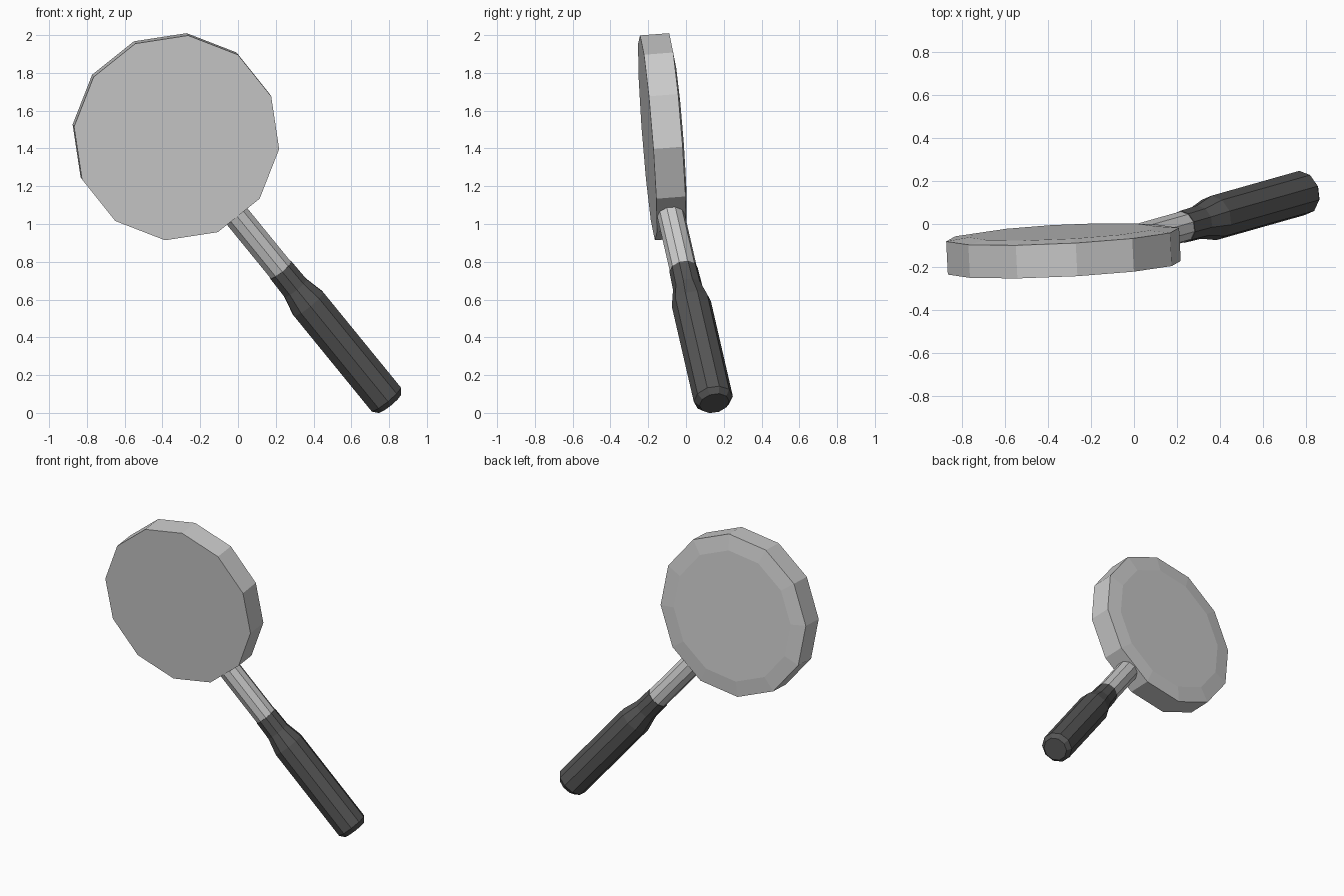
import bpy, bmesh, math
from mathutils import Vector

if "Cube" in bpy.data.objects:
    bpy.data.objects.remove(bpy.data.objects["Cube"])


def lathe(name, origin, axis, profile, sides, ref, phase=0.0, mat=None):
    """Closed faceted solid: rings (distance along axis, radius), capped at both ends."""
    axis = Vector(axis).normalized()
    ref = Vector(ref)
    u = (ref - axis * ref.dot(axis)).normalized()
    v = axis.cross(u)
    bm = bmesh.new()
    rings = []
    for t, r in profile:
        ring = []
        for i in range(sides):
            a = phase + 2 * math.pi * i / sides
            ring.append(bm.verts.new(Vector(origin) + axis * t
                                     + (u * math.cos(a) + v * math.sin(a)) * r))
        rings.append(ring)
    for a, b in zip(rings, rings[1:]):
        for i in range(sides):
            j = (i + 1) % sides
            bm.faces.new((a[i], a[j], b[j], b[i]))
    bm.faces.new(rings[0][::-1])
    bm.faces.new(rings[-1])
    bmesh.ops.recalc_face_normals(bm, faces=bm.faces)
    mesh = bpy.data.meshes.new(name)
    bm.to_mesh(mesh)
    bm.free()
    if mat:
        mesh.materials.append(mat)
    obj = bpy.data.objects.new(name, mesh)
    bpy.context.collection.objects.link(obj)
    return obj


dark = bpy.data.materials.new("dark_grip")
dark.diffuse_color = (0.09, 0.09, 0.09, 1)
dark.use_nodes = True
dark.node_tree.nodes["Principled BSDF"].inputs["Base Color"].default_value = dark.diffuse_color

joint = Vector((0.226, -0.013, 0.757))      # where grip meets rod
along = Vector((0.622, 0.176, -0.763))      # handle direction

# Tilted twelve-sided head: flat front, slightly raised back; a flat edge meets the handle
lathe("round_head", (-0.325, -0.204, 1.456), (-0.05, 1, 0.078),
      [(0, 0.547), (0.155, 0.547), (0.168, 0.44)], 12,
      ref=(0.62, 0, -0.775), phase=math.pi / 12)

# Metal rod running into the rim
lathe("rod", joint, along, [(-0.385, 0.073), (0.03, 0.073)], 10, ref=(0, 1, 0))

# Dark grip with narrow neck, flare and chamfered end
lathe("grip", joint, along,
      [(0, 0.076), (0.125, 0.079), (0.235, 0.105), (0.895, 0.105), (0.926, 0.08)],
      10, ref=(0, 1, 0), mat=dark)
